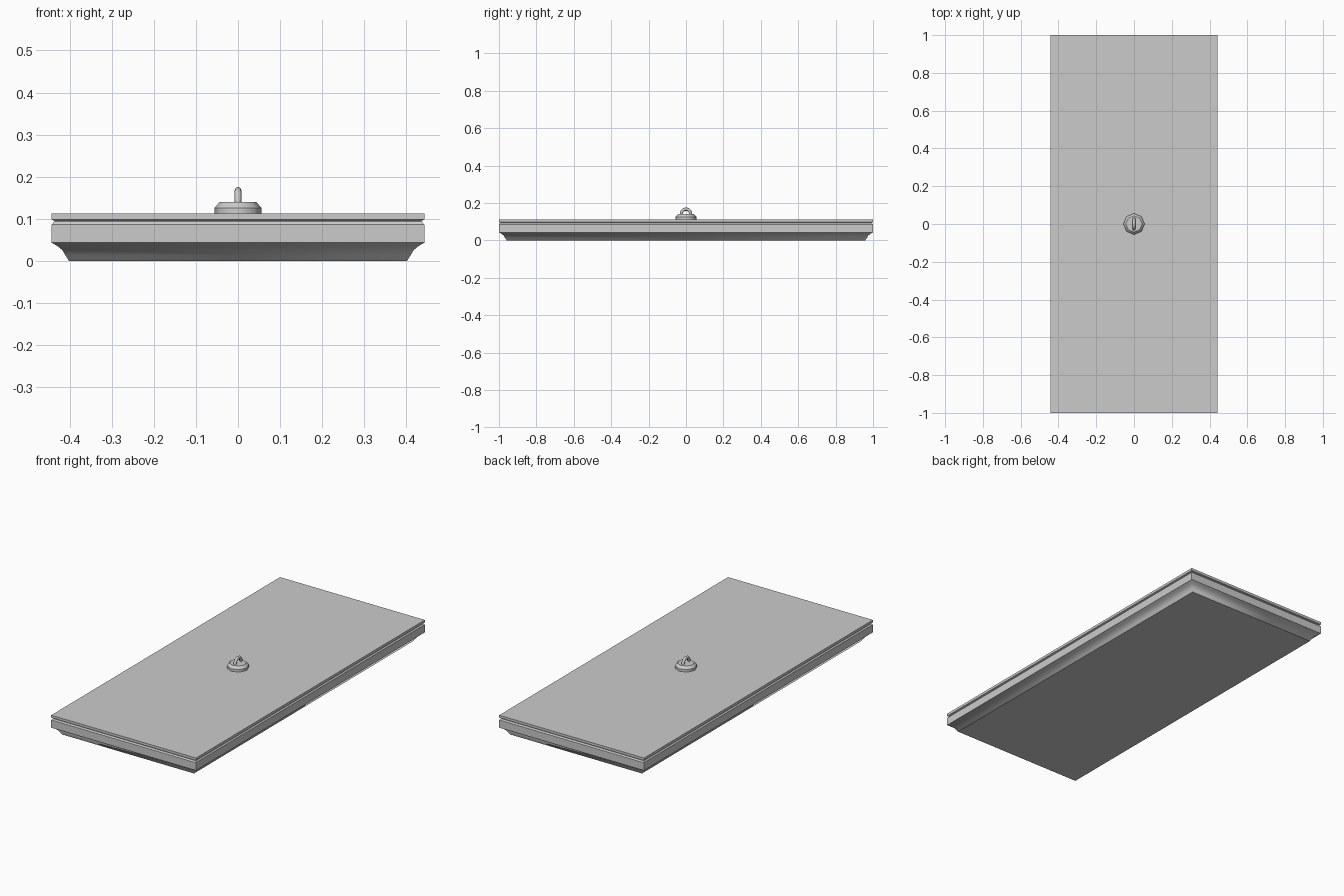
import bpy, bmesh, math

if "Cube" in bpy.data.objects:
    bpy.data.objects.remove(bpy.data.objects["Cube"])

HX, HY = 0.443, 1.0


def make_object(name, bm):
    bmesh.ops.recalc_face_normals(bm, faces=bm.faces)
    mesh = bpy.data.meshes.new(name)
    bm.to_mesh(mesh)
    bm.free()
    ob = bpy.data.objects.new(name, mesh)
    bpy.context.collection.objects.link(ob)
    return ob


def loft(name, rings, smooth_spans=(), sharp_rings=()):
    """Skin a list of closed point rings and cap both ends."""
    bm = bmesh.new()
    vs = [[bm.verts.new(p) for p in ring] for ring in rings]
    n = len(rings[0])
    for k in range(len(vs) - 1):
        for i in range(n):
            j = (i + 1) % n
            f = bm.faces.new((vs[k][i], vs[k][j], vs[k + 1][j], vs[k + 1][i]))
            f.smooth = k in smooth_spans
    bm.faces.new(vs[0][::-1])
    bm.faces.new(vs[-1])
    for k in sharp_rings:
        for i in range(n):
            bm.edges.get((vs[k][i], vs[k][(i + 1) % n])).smooth = False
    return make_object(name, bm)


def rect(inset, z):
    x, y = HX - inset, HY - inset
    return [(-x, -y, z), (x, -y, z), (x, y, z), (-x, y, z)]


def octagon(r, z):
    return [(r * math.cos(a * math.pi / 4), r * math.sin(a * math.pi / 4), z)
            for a in range(8)]


# Slab with coved underside
body = [(0.041, 0), (0.033, 0.013), (0.025, 0.026), (0.014, 0.035),
        (0, 0.043), (0, 0.086), (0.006, 0.093)]
loft("slab_body", [rect(*p) for p in body], range(4), (0, 4))

# Narrow recessed neck and the thin top plate
loft("groove_neck", [rect(0.007, 0.091), rect(0.007, 0.099)])
loft("top_plate", [rect(0.004, 0.096), rect(0, 0.098), rect(0, 0.112)])

# Octagonal mount
loft("mount_base", [octagon(0.056, 0.110), octagon(0.056, 0.126),
                    octagon(0.043, 0.140)], (0, 1), (0, 1, 2))

# Hanging loop: half ring in the yz plane
R, r, SEG = 0.026, 0.008, 8
arch = []
for k in range(SEG + 1):
    t = math.pi * k / SEG
    ring = []
    for i in range(8):
        a = i * math.pi / 4
        d = R + r * math.cos(a)
        ring.append((r * math.sin(a), d * math.cos(t), 0.139 + (d * math.sin(t)) * 1.09))
    arch.append(ring)
loft("hanging_loop", arch, range(SEG), (0, SEG))
